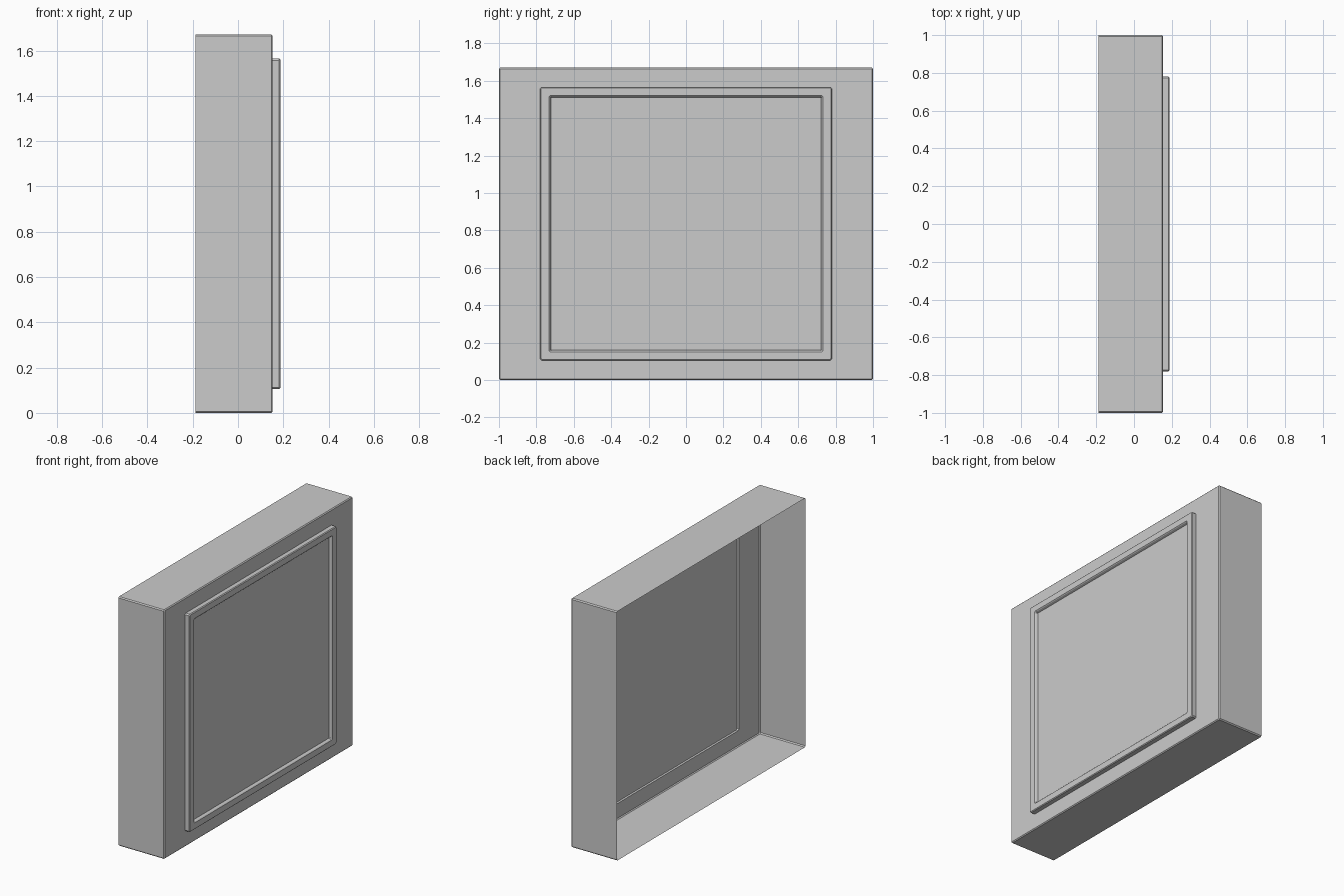
import bpy
import bmesh

cube = bpy.data.objects.get("Cube")
if cube:
    bpy.data.objects.remove(cube)

grey = bpy.data.materials.new("light grey")
grey.use_nodes = True
colour = (0.6, 0.6, 0.6, 1)
grey.diffuse_color = colour
grey.node_tree.nodes["Principled BSDF"].inputs["Base Color"].default_value = colour

MID_Z = 0.835


def rectangle(x, half_y, half_z, cut):
    """Rectangle facing +x with its corners cut off."""
    points = []
    for sy, sz in ((1, 1), (-1, 1), (-1, -1), (1, -1)):
        pair = [(x, sy * half_y, MID_Z + sz * (half_z - cut)),
                (x, sy * (half_y - cut), MID_Z + sz * half_z)]
        points += pair if sy * sz > 0 else pair[::-1]
    return points


def sheet(name, sections, capped=False):
    """Skin a row of rectangles, optionally closing the last one."""
    bm = bmesh.new()
    loops = [[bm.verts.new(p) for p in rectangle(*s)] for s in sections]
    for a, b in zip(loops, loops[1:]):
        for i in range(len(a)):
            j = (i + 1) % len(a)
            bm.faces.new((a[i], a[j], b[j], b[i]))
    if capped:
        bm.faces.new(loops[-1])
    mesh = bpy.data.meshes.new(name)
    bm.to_mesh(mesh)
    bm.free()
    mesh.materials.append(grey)
    obj = bpy.data.objects.new(name, mesh)
    bpy.context.collection.objects.link(obj)
    return obj


FRONT, RIM, PANEL = 0.153, 0.187, 0.168

# Open-backed casing with softened edges and an opening in its face
sheet("casing", [
    (-0.187, 1.0, 0.835, 0.007),
    (FRONT - 0.006, 1.0, 0.835, 0.007),
    (FRONT, 0.994, 0.829, 0.003),
    (FRONT, 0.78, 0.73, 0.008),
])

# Raised moulding around the opening
sheet("raised_frame", [
    (FRONT, 0.78, 0.73, 0.008),
    (RIM - 0.005, 0.78, 0.73, 0.008),
    (RIM, 0.775, 0.725, 0.006),
    (RIM, 0.732, 0.685, 0.006),
    (RIM - 0.005, 0.727, 0.68, 0.005),
    (PANEL, 0.722, 0.675, 0.004),
])

# Recessed flat panel, reaching behind the moulding
sheet("recessed_panel", [(PANEL, 0.78, 0.73, 0.008)], capped=True)
